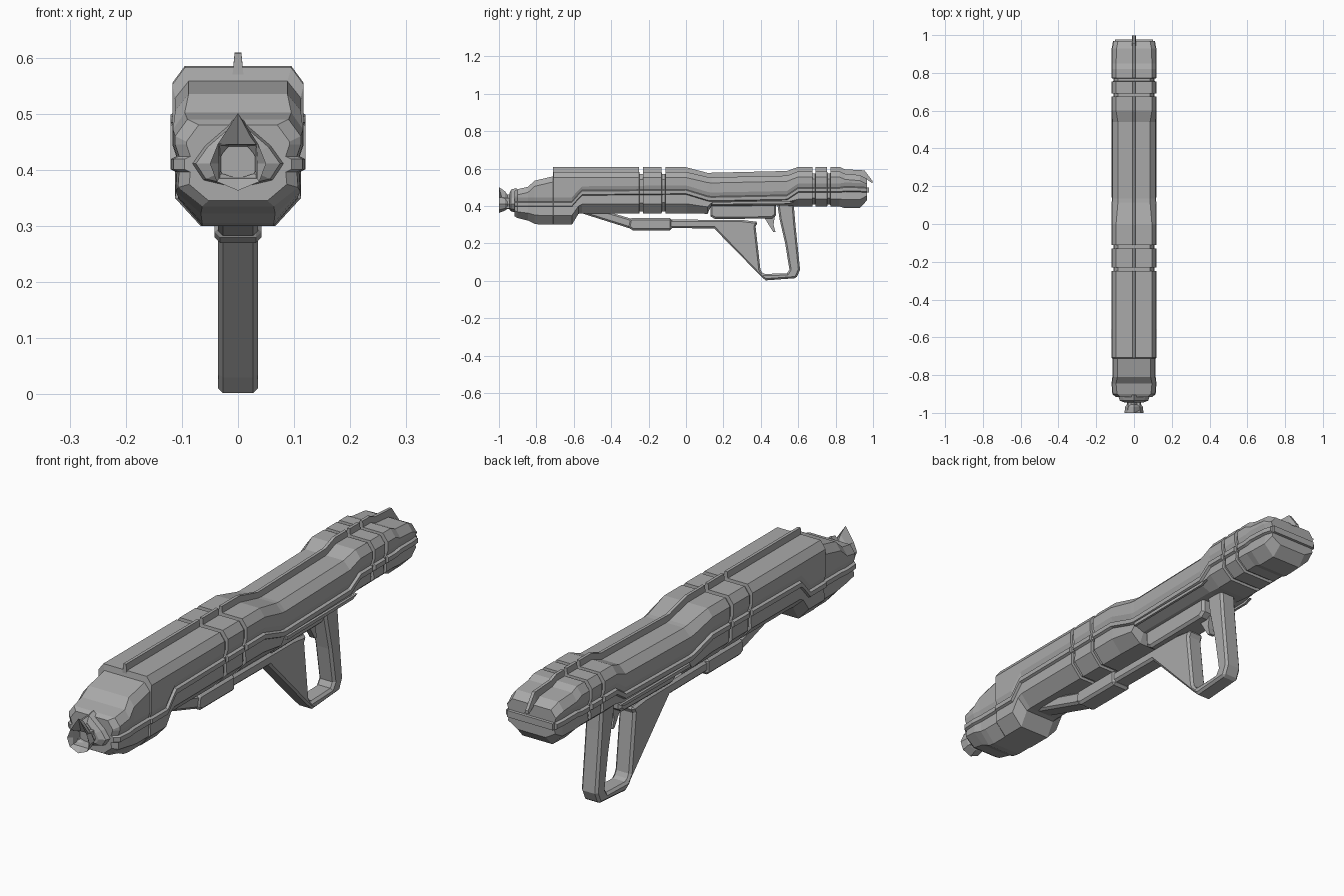
import bpy, bmesh, math

grey = bpy.data.materials.new("gunmetal_grey")
grey.diffuse_color = (0.4, 0.4, 0.4, 1)


def finish(name, bm):
    bmesh.ops.recalc_face_normals(bm, faces=bm.faces[:])
    me = bpy.data.meshes.new(name)
    bm.to_mesh(me)
    bm.free()
    me.materials.append(grey)
    ob = bpy.data.objects.new(name, me)
    bpy.context.collection.objects.link(ob)
    return ob


def loft(name, rings, cap_end=True):
    """Skin a list of equal-length rings of points and close the ends."""
    bm = bmesh.new()
    vs = [[bm.verts.new(p) for p in r] for r in rings]
    n = len(vs[0])
    for a, b in zip(vs, vs[1:]):
        for i in range(n):
            bm.faces.new((a[i], a[(i + 1) % n], b[(i + 1) % n], b[i]))
    bm.faces.new(vs[0])
    if cap_end:
        bm.faces.new(vs[-1])
    return finish(name, bm)


def plate(name, outline, half, bevel=0.0, x=0.0):
    """Extrude a (y, z) outline sideways."""
    ob = loft(name, [[(x + s * half, y, z) for y, z in outline] for s in (-1, 1)])
    if bevel:
        m = ob.modifiers.new("chamfer", 'BEVEL')
        m.width, m.segments = bevel, 1
        m.limit_method, m.angle_limit = 'ANGLE', math.radians(60)
    return ob


def interp(table, y):
    for a, b in zip(table, table[1:]):
        if a[0] <= y <= b[0]:
            t = (y - a[0]) / (b[0] - a[0])
            return [p + (q - p) * t for p, q in zip(a, b)]
    return list(table[-1])


# Body stations: y, top, trim height, bottom, half width, top half width
body = [
    (-0.917, 0.480, 0.41, 0.345, 0.092, 0.070),
    (-0.900, 0.490, 0.41, 0.335, 0.112, 0.090),
    (-0.845, 0.502, 0.41, 0.322, 0.116, 0.095),
    (-0.810, 0.535, 0.41, 0.305, 0.112, 0.088),
    (-0.780, 0.542, 0.41, 0.300, 0.112, 0.088),
    (-0.712, 0.558, 0.41, 0.300, 0.112, 0.088),
    (-0.708, 0.582, 0.41, 0.300, 0.117, 0.095),
    (-0.610, 0.582, 0.41, 0.300, 0.117, 0.095),
    (-0.575, 0.582, 0.45, 0.358, 0.117, 0.095),
    (-0.555, 0.582, 0.47, 0.360, 0.117, 0.095),
    (0.000, 0.582, 0.475, 0.360, 0.117, 0.095),
    (0.115, 0.555, 0.440, 0.358, 0.115, 0.085),
    (0.135, 0.553, 0.437, 0.400, 0.114, 0.085),
    (0.540, 0.562, 0.445, 0.402, 0.114, 0.085),
    (0.600, 0.585, 0.485, 0.396, 0.117, 0.095),
    (0.820, 0.585, 0.485, 0.398, 0.117, 0.095),
    (0.850, 0.572, 0.490, 0.388, 0.117, 0.095),
    (0.930, 0.565, 0.488, 0.390, 0.115, 0.092),
    (0.968, 0.545, 0.485, 0.430, 0.108, 0.085),
]
grooves = [(-0.25, -0.23), (-0.13, -0.11), (0.675, 0.692), (0.755, 0.772)]


def section(st, inset=0.0):
    y, top, s, bot, w, tw = st
    top, bot, w, tw = top - inset, bot + inset, w - inset, tw - inset
    low = bot + (s - bot) * 0.45
    half = [(tw, top), (w, top - 0.03), (w, s + 0.035), (w - 0.007, s + 0.014),
            (w + 0.003, s + 0.009), (w + 0.003, s - 0.009), (w - 0.007, s - 0.014),
            (w - 0.005, low), (w * 0.57, bot)]
    return [(x, y, z) for x, z in half] + [(-x, y, z) for x, z in reversed(half)]


# Main body, with sunken grooves around the raised bands
rings = [(st[0], section(st)) for st in body]
for a, b in grooves:
    for y, inset in ((a, 0), (a + 0.001, 0.011), (b - 0.001, 0.011), (b, 0)):
        st = interp(body, y)
        rings.append((y, section(st, inset)))
rings.sort(key=lambda r: r[0])
loft("body", [r for _, r in rings])

# Top sight rib in segments, following the body
rib = [(-0.71, 0.607), (0.0, 0.607), (0.115, 0.577), (0.54, 0.587), (0.60, 0.609),
       (0.82, 0.609), (0.85, 0.596), (0.955, 0.590), (0.998, 0.532)]
cuts = [-0.71] + [v for g in grooves for v in g] + [0.998]
for i in range(0, len(cuts), 2):
    a, b = cuts[i], cuts[i + 1]
    tops = [(a, interp(rib, a)[1])] + [p for p in rib if a < p[0] < b] + [(b, interp(rib, b)[1])]
    r = []
    for half, drop in ((0.006, 0), (0.010, 0.04)):
        r.append([[(sx * half, y, max(z - drop, 0.52)) for y, z in tops] for sx in (-1, 1)])
    loft("sight_rib_%d" % (i // 2 + 1),
         [[r[0][0][k], r[0][1][k], r[1][1][k], r[1][0][k]] for k in range(len(tops))])

# Rear lip where the trim runs past the tail
plate("rear_lip", [(0.94, 0.502), (0.978, 0.498), (0.978, 0.472), (0.94, 0.468)], 0.100)

# Muzzle: collar, neck, flared mouth with a recessed bore
mouth = [(0, 0.090), (0.036, 0.035), (0.050, 0.000), (0.038, -0.032), (0, -0.048),
         (-0.038, -0.032), (-0.050, 0.000), (-0.036, 0.035)]


def muzzle_ring(y, sx, sz):
    return [(x * sx, y, 0.411 + z * sz) for x, z in mouth]


loft("muzzle_collar", [muzzle_ring(-0.905, 1.7, 0.95), muzzle_ring(-0.935, 1.5, 0.85),
                       muzzle_ring(-0.945, 1.0, 0.6)])
bore = [(0.034, 0.034), (0.034, 0.034), (0.034, 0.0), (0.034, -0.026), (0, -0.026),
        (-0.034, -0.026), (-0.034, 0.0), (-0.034, 0.034)]
bore[0] = (0, 0.034)
loft("muzzle", [muzzle_ring(-0.93, 0.75, 0.55), muzzle_ring(-0.955, 0.75, 0.55),
                muzzle_ring(-0.968, 0.95, 0.75), muzzle_ring(-1.0, 1.0, 1.0),
                [(x, -0.985, 0.411 + z) for x, z in bore],
                [(x * 0.9, -0.945, 0.411 + z * 0.9) for x, z in bore]])

# Under-frame: fore bar, web and open rear grip in one outline
plate("grip_frame", [
    (-0.58, 0.37), (-0.53, 0.352), (-0.31, 0.283), (0.15, 0.280), (0.395, 0.030),
    (0.425, 0.002), (0.590, 0.014), (0.610, 0.060), (0.585, 0.300), (0.575, 0.420),
    (0.487, 0.420), (0.500, 0.330), (0.530, 0.200), (0.553, 0.060), (0.540, 0.040),
    (0.412, 0.036), (0.398, 0.060), (0.372, 0.290), (0.385, 0.315), (0.30, 0.325),
    (-0.28, 0.328), (-0.42, 0.37)], 0.036, 0.011)

# Fore-grip pad, trigger housing and trigger
plate("fore_pad", [(-0.31, 0.285), (-0.285, 0.270), (-0.075, 0.270), (-0.075, 0.335),
                   (-0.30, 0.335)], 0.042, 0.010)
plate("trigger_housing", [(0.13, 0.42), (0.13, 0.345), (0.155, 0.330), (0.46, 0.333),
                          (0.482, 0.350), (0.482, 0.42)], 0.050, 0.010)
plate("trigger", [(0.415, 0.345), (0.445, 0.295), (0.466, 0.262), (0.478, 0.262),
                  (0.468, 0.300), (0.475, 0.345)], 0.012)

# Raised side rails along the waist, just below the trim
for sx, side in ((-1, "left"), (1, "right")):
    plate("waist_rail_" + side, [(0.14, 0.408), (0.55, 0.412), (0.58, 0.424), (0.14, 0.422)],
          0.005, 0, sx * 0.113)
